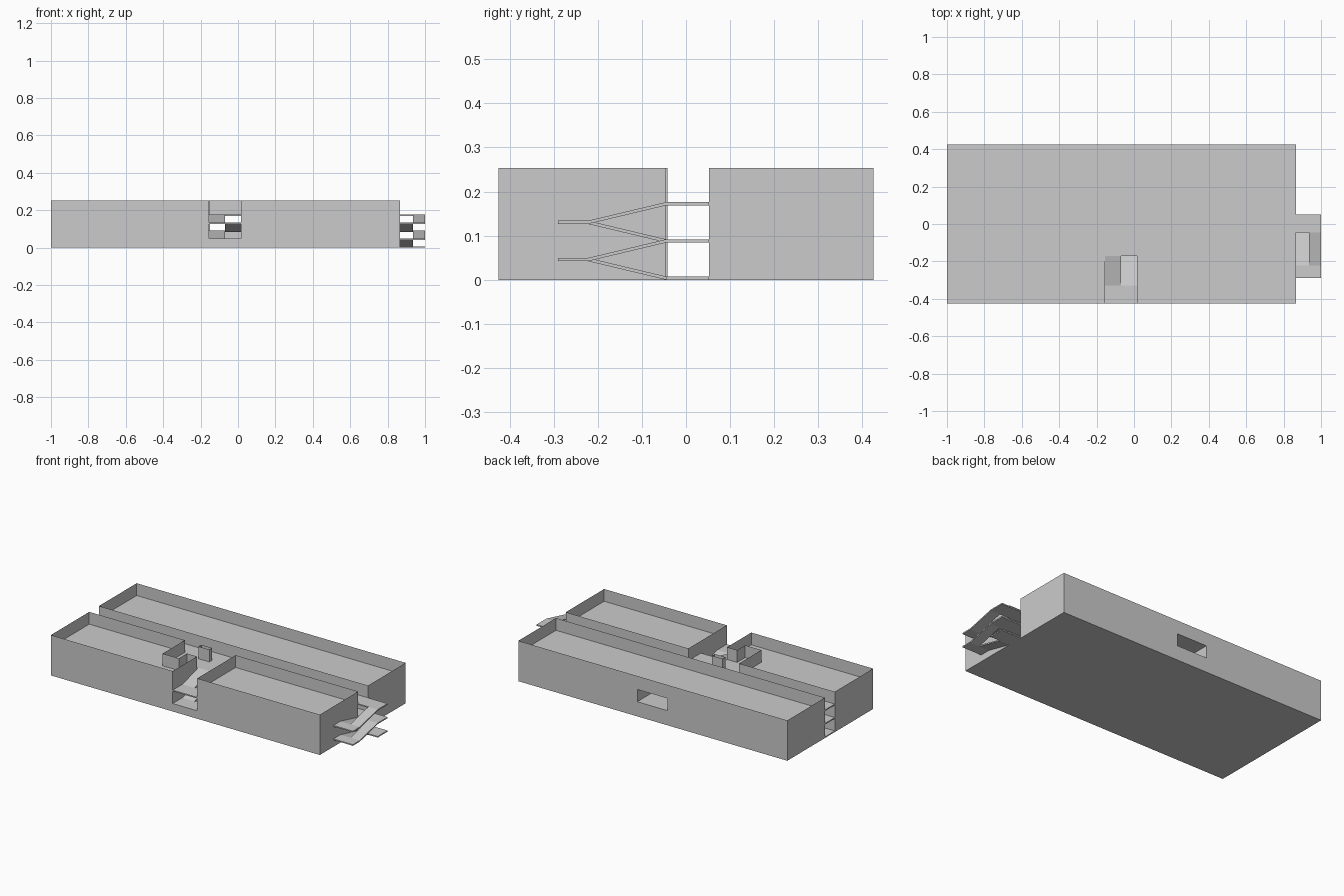
import bpy, bmesh

if "Cube" in bpy.data.objects:
    bpy.data.objects.remove(bpy.data.objects["Cube"])

H = 0.253            # full wall height
PITCH = H / 3        # storey height
T = 0.0075           # slab thickness
SX0, SX1 = -0.155, 0.015   # inner stairwell sides


def finish(name, bm):
    bmesh.ops.remove_doubles(bm, verts=bm.verts, dist=1e-6)
    me = bpy.data.meshes.new(name)
    bm.to_mesh(me)
    bm.free()
    ob = bpy.data.objects.new(name, me)
    bpy.context.collection.objects.link(ob)
    return ob


def walls(name, pts, z0, z1, closed=True):
    """Thin sheet walls following a plan outline."""
    bm = bmesh.new()
    lo = [bm.verts.new((x, y, z0)) for x, y in pts]
    hi = [bm.verts.new((x, y, z1)) for x, y in pts]
    n = len(pts)
    for i in range(n if closed else n - 1):
        j = (i + 1) % n
        bm.faces.new((lo[i], lo[j], hi[j], hi[i]))
    return finish(name, bm)


def prism(bm, pts, offset):
    """Solid made by sweeping a flat outline along an offset."""
    f = bm.faces.new([bm.verts.new(p) for p in pts])
    ext = bmesh.ops.extrude_face_region(bm, geom=[f], use_keep_orig=True)
    vs = [e for e in ext["geom"] if isinstance(e, bmesh.types.BMVert)]
    bmesh.ops.translate(bm, verts=vs, vec=offset)
    bmesh.ops.recalc_face_normals(bm, faces=bm.faces)


def slab(name, pts, z):
    bm = bmesh.new()
    prism(bm, [(x, y, z) for x, y in pts], (0, 0, T))
    return finish(name, bm)


def rect(x0, x1, y0, y1):
    return [(x0, y0), (x1, y0), (x1, y1), (x0, y1)]


def ramp(bm, x0, x1, ya, za, yb, zb):
    prism(bm, [(x0, ya, za), (x0, yb, zb), (x0, yb, zb + T), (x0, ya, za + T)],
          (x1 - x0, 0, 0))


def stair(name, low, high, y_top, y_mid, y_end):
    """Two switchback flights: 'low' climbs to the landing, 'high' climbs on."""
    x0, x1 = min(low + high), max(low + high)
    for i in range(2):
        z = i * PITCH
        zm = z + PITCH / 2
        bm = bmesh.new()
        ramp(bm, *low, y_top, z, y_mid, zm)
        ramp(bm, *high, y_mid, zm, y_top, z + PITCH)
        ramp(bm, x0, x1, y_mid, zm, y_end, zm)
        finish(f"{name}_{i + 1}", bm)


# Floor slabs, with the stairwell notched out
plan = [(-1, -.425), (SX0, -.425), (SX0, -.17), (SX1, -.17), (SX1, -.425),
        (.865, -.425), (.865, -.045), (1, -.045), (1, .052), (.865, .052),
        (.865, .425), (-1, .425)]
for i in range(3):
    slab(f"floor_slab_{i + 1}", plan, i * PITCH)
slab("stairwell_floor", rect(SX0, SX1, -.425, -.17), 0)

# Front room walls, left one wrapping the lobby alcove
walls("front_left_walls",
      [(-1, -.425), (SX0, -.425), (SX0, -.185), (-.225, -.185), (-.225, -.265),
       (-.337, -.265), (-.337, -.045), (-1, -.045)], 0, H)
walls("front_right_walls", rect(SX1, .865, -.425, -.045), 0, H)

# Back room walls, with a passage through the middle storey
zp0, zp1 = PITCH + T, 2 * PITCH
walls("back_walls_lower", rect(-1, .865, .052, .425), 0, zp0)
walls("back_walls_middle_left", rect(-1, -.168, .052, .425), zp0, zp1)
walls("back_walls_middle_right", rect(.04, .865, .052, .425), zp0, zp1)
walls("back_walls_upper", rect(-1, .865, .052, .425), zp1, H)

# Lobby shaft and low wall under the stair landing
walls("lobby_shaft", rect(-.225, -.15, -.07, -.042), 0, H)
walls("stair_front_wall", [(SX0, -.425), (SX1, -.425)], 0, PITCH / 2 + T, closed=False)

# Inner and outer switchback stairs
stair("inner_stair", (-.07, SX1), (SX0, -.07), -.17, -.33, -.425)
stair("outer_stair", (.865, .935), (.935, 1), -.045, -.222, -.29)
